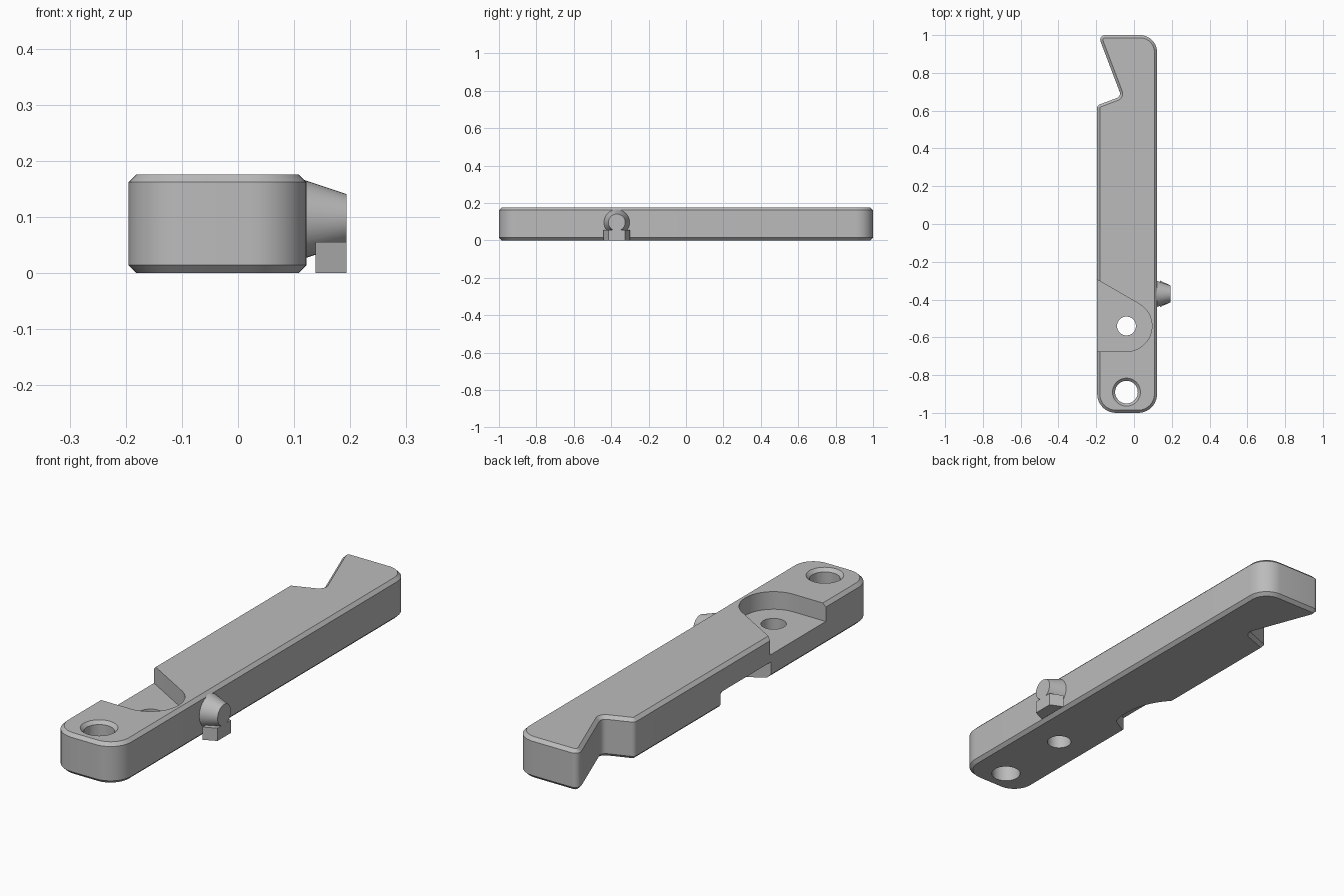
import bpy, bmesh
from math import pi, cos, sin, tan, radians
from mathutils import Vector

if "Cube" in bpy.data.objects:
    bpy.data.objects.remove(bpy.data.objects["Cube"])

grey = bpy.data.materials.new("plain_grey")
grey.use_nodes = True
grey.diffuse_color = (0.5, 0.5, 0.5, 1)
grey.node_tree.nodes["Principled BSDF"].inputs["Base Color"].default_value = (0.5, 0.5, 0.5, 1)

HEIGHT = 0.176
CHAMFER = 0.014


def arc(cx, cy, r, start, end, n=24):
    """Points along an arc, angles in degrees."""
    angles = [radians(start + (end - start) * i / n) for i in range(n + 1)]
    return [(cx + r * cos(a), cy + r * sin(a)) for a in angles]


def rounded(corners, n=10):
    """Outline with each (x, y, radius) corner filleted."""
    out = []
    for i, (x, y, r) in enumerate(corners):
        p = Vector((x, y))
        a = (Vector(corners[i - 1][:2]) - p).normalized()
        b = (Vector(corners[(i + 1) % len(corners)][:2]) - p).normalized()
        half = a.angle(b) / 2
        centre = p + (a + b).normalized() * r / sin(half)
        u = p + a * r / tan(half) - centre
        v = p + b * r / tan(half) - centre
        sweep = u.angle(v)
        for k in range(n + 1):
            t = k / n
            q = (u * sin((1 - t) * sweep) + v * sin(t * sweep)) / sin(sweep)
            out.append(tuple(centre + q))
    return out


def finish(name, bm):
    bmesh.ops.recalc_face_normals(bm, faces=bm.faces)
    mesh = bpy.data.meshes.new(name)
    bm.to_mesh(mesh)
    bm.free()
    mesh.materials.append(grey)
    obj = bpy.data.objects.new(name, mesh)
    bpy.context.collection.objects.link(obj)
    return obj


def prism(name, outline, z0, z1, chamfer=0):
    """Extrude an outline upward, with optional chamfered rims."""
    bm = bmesh.new()
    base = bm.faces.new([bm.verts.new((x, y, z0)) for x, y in outline])
    new = bmesh.ops.extrude_face_region(bm, geom=[base], use_keep_orig=True)["geom"]
    bmesh.ops.translate(bm, vec=(0, 0, z1 - z0),
                        verts=[g for g in new if isinstance(g, bmesh.types.BMVert)])
    bmesh.ops.recalc_face_normals(bm, faces=bm.faces)
    if chamfer:
        rims = [e for e in bm.edges if abs(e.verts[0].co.z - e.verts[1].co.z) < 1e-5]
        bmesh.ops.bevel(bm, geom=rims, offset=chamfer, segments=1, affect='EDGES')
    return finish(name, bm)


def cone(name, r0, r1, depth, centre, axis='Z', n=40):
    bpy.ops.mesh.primitive_cone_add(vertices=n, radius1=r0, radius2=r1, depth=depth, location=centre,
                                    rotation=(0, pi / 2 if axis == 'X' else 0, 0))
    obj = bpy.context.object
    obj.name = name
    obj.data.materials.append(grey)
    return obj


def cut(target, cutter):
    """Subtract a cutter and discard it."""
    bpy.context.view_layer.objects.active = target
    cutter.hide_render = True
    mod = target.modifiers.new("cut", 'BOOLEAN')
    mod.operation = 'DIFFERENCE'
    mod.solver = 'EXACT'
    mod.object = cutter
    bpy.ops.object.modifier_apply(modifier=mod.name)
    bpy.data.objects.remove(cutter)


def smooth(obj):
    bpy.ops.object.select_all(action='DESELECT')
    obj.select_set(True)
    bpy.context.view_layer.objects.active = obj
    bpy.ops.object.shade_smooth_by_angle(angle=radians(25))


# Bar with a hooked far end
bar = prism("lever_bar", rounded([
    (-0.195, -1, 0.1), (0.122, -1, 0.1), (0.122, 1, 0.09), (-0.19, 1, 0.025),
    (-0.067, 0.676, 0.025), (-0.195, 0.628, 0.02)]), 0, HEIGHT, CHAMFER)

# Upper pocket around the pivot
cut(bar, prism("pivot_pocket_cutter",
               arc(-0.04, -0.54, 0.135, -90, 60) + [(-0.3, -0.234), (-0.3, -0.675)], 0.1, 0.3))

# Curved relief in the underside edge
cut(bar, prism("underside_relief_cutter",
               arc(-0.39, -0.17, 0.29, -16, 60) + [(-0.35, 0.08), (-0.35, -0.395)], -0.1, 0.068))

# Pivot hole and countersunk end hole
cut(bar, cone("pivot_hole_cutter", 0.05, 0.05, 0.6, (-0.04, -0.54, 0)))
cut(bar, cone("end_hole_cutter", 0.06, 0.06, 0.6, (-0.04, -0.89, 0)))
cut(bar, cone("countersink_cutter", 0.054, 0.094, 0.04, (-0.04, -0.89, HEIGHT)))
smooth(bar)

# Tapered side peg
peg = cone("side_peg", 0.076, 0.045, 0.093, (0.1465, -0.37, 0.096), 'X')
smooth(peg)

# Small foot under the peg
prism("peg_foot", [(0.138, -0.44), (0.193, -0.415), (0.193, -0.325), (0.138, -0.3)], 0, 0.055)
